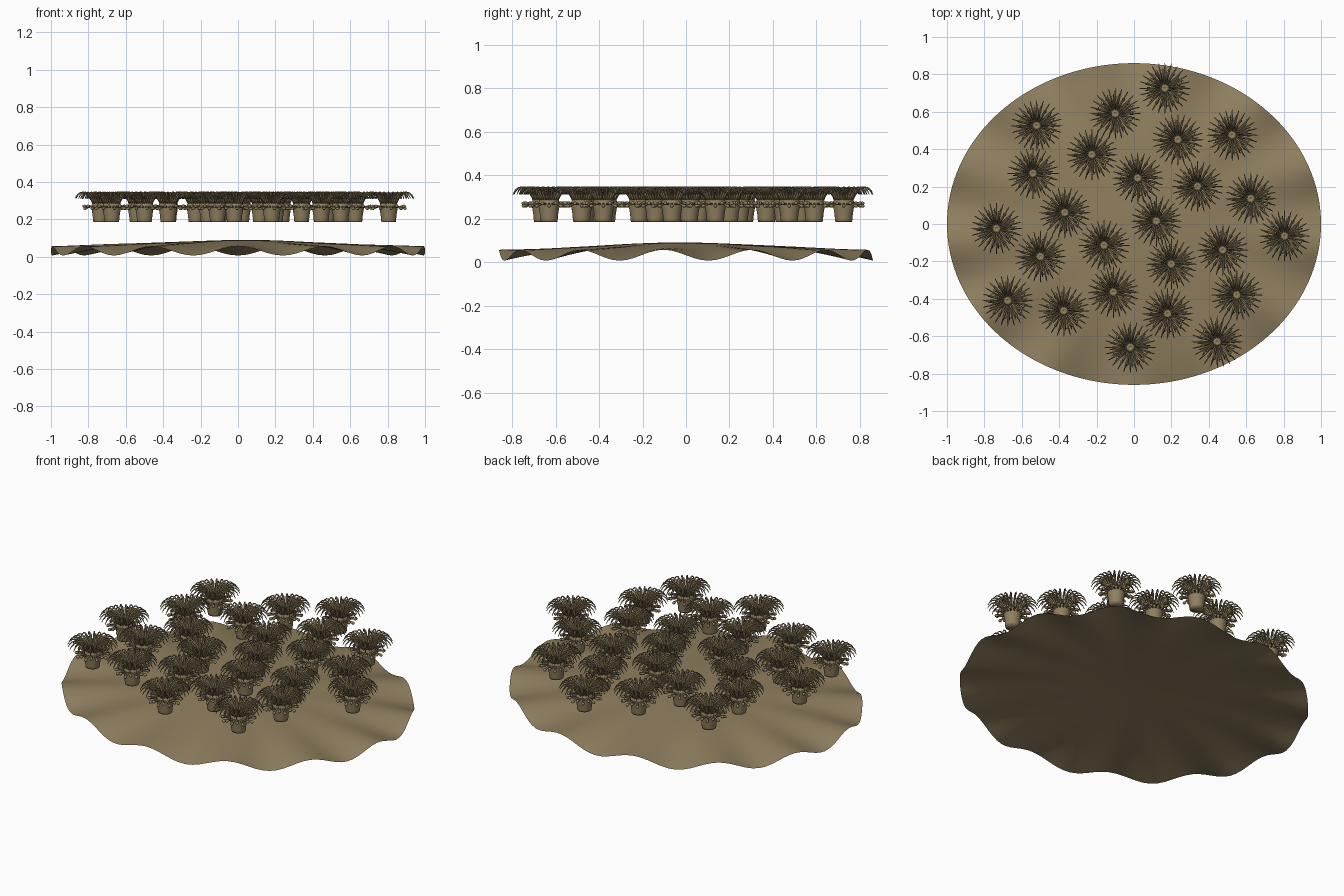
import bpy, bmesh
from math import sin, cos, pi
from mathutils import Vector

if "Cube" in bpy.data.objects:
    bpy.data.objects.remove(bpy.data.objects["Cube"])


def material(name, color):
    m = bpy.data.materials.new(name)
    m.diffuse_color = color
    m.use_nodes = True
    m.node_tree.nodes["Principled BSDF"].inputs["Base Color"].default_value = m.diffuse_color
    return m


tan = material("sandy_brown", (0.28, 0.215, 0.115, 1))


def finish(name, bm):
    me = bpy.data.meshes.new(name)
    bmesh.ops.recalc_face_normals(bm, faces=bm.faces)
    for f in bm.faces:
        f.smooth = True
    bm.to_mesh(me)
    bm.free()
    me.materials.append(tan)
    return me


def add(name, me, loc=(0, 0, 0)):
    ob = bpy.data.objects.new(name, me)
    ob.location = loc
    bpy.context.collection.objects.link(ob)
    return ob


def bridge(bm, a, b):
    n = len(a)
    for i in range(n):
        bm.faces.new((a[i], a[(i + 1) % n], b[(i + 1) % n], b[i]))


def lathe(bm, profile, n):
    # revolved body, capped at both ends
    rings = [[bm.verts.new((r * cos(2 * pi * i / n), r * sin(2 * pi * i / n), z))
              for i in range(n)] for r, z in profile]
    for a, b in zip(rings, rings[1:]):
        bridge(bm, a, b)
    bm.faces.new(rings[0][::-1])
    bm.faces.new(rings[-1])


def tentacle(bm, path, radii, ang, sides=5):
    # tapered tube along an (r, z) path turned to angle ang
    side = Vector((-sin(ang), cos(ang), 0))
    pts = [Vector((r * cos(ang), r * sin(ang), z)) for r, z in path]
    rings = []
    for k, (p, rad) in enumerate(zip(pts, radii)):
        t = (pts[min(k + 1, len(pts) - 1)] - pts[max(k - 1, 0)]).normalized()
        up = t.cross(side)
        rings.append([bm.verts.new(p + rad * (side * cos(2 * pi * s / sides) + up * sin(2 * pi * s / sides)))
                      for s in range(sides)])
    for a, b in zip(rings, rings[1:]):
        bridge(bm, a, b)
    bm.faces.new(rings[-1])
    bm.faces.new(rings[0][::-1])


# rippled oval ground sheet
bm = bmesh.new()
N, R = 156, 32


def ground_point(k, i):
    r, t = k / R, 2 * pi * i / N
    x, y = r * cos(t), 0.86 * r * sin(t)
    z = 0.088 - 0.056 * r * r + 0.025 * r ** 4 * cos(13 * (t + pi / 2))
    z += 0.003 * sin(7 * x + 1) * sin(6 * y + 2) * (1 - r ** 4)
    return bm.verts.new((x, y, z))


center = bm.verts.new((0, 0, 0.088))
rings = [[ground_point(k, i) for i in range(N)] for k in range(1, R + 1)]
for i in range(N):
    bm.faces.new((center, rings[0][i], rings[0][(i + 1) % N]))
for a, b in zip(rings, rings[1:]):
    bridge(bm, a, b)
me = finish("ground_sheet", bm)
if me.polygons[0].normal.z < 0:
    me.flip_normals()
add("ground_sheet", me)

# urn-shaped stalk with a dished mouth disc
bm = bmesh.new()
lathe(bm, [(0.038, 0.185), (0.04, 0.195), (0.042, 0.22), (0.047, 0.25), (0.049, 0.268),
           (0.046, 0.284), (0.04, 0.29), (0.02, 0.284), (0.016, 0.29), (0.008, 0.29), (0.005, 0.283)], 24)
stalk = finish("stalk", bm)

# crown of arching tentacles in three rings
bm = bmesh.new()
taper = [0.0052, 0.0052, 0.005, 0.0047, 0.0042, 0.0036, 0.0028, 0.0015]
outer = [(0.038, 0.282), (0.048, 0.303), (0.061, 0.323), (0.077, 0.338),
         (0.094, 0.345), (0.112, 0.341), (0.126, 0.329), (0.136, 0.311)]
for count, scale, r0, lift, turn in [(24, 1.0, 0.038, 0.0, 0), (20, 0.8, 0.03, 0.002, 0.1), (14, 0.62, 0.024, 0.004, 0.2)]:
    path = [(r0 + (r - 0.038) * scale, 0.282 + (z - 0.282) * (0.6 + 0.4 * scale) + lift) for r, z in outer]
    for i in range(count):
        tentacle(bm, path, taper, 2 * pi * i / count + turn)
crown = finish("crown_tentacles", bm)

# collar of short stubby feelers under the crown
bm = bmesh.new()
for i in range(18):
    dz = 0.007 if i % 2 else -0.005
    tentacle(bm, [(0.042, 0.266), (0.058, 0.268), (0.072, 0.266 + dz * 0.5), (0.08, 0.265 + dz),
                  (0.087, 0.264 + dz), (0.094, 0.263 + dz), (0.097, 0.262 + dz)],
             [0.006, 0.005, 0.0045, 0.006, 0.009, 0.007, 0.002], 2 * pi * i / 18, 6)
collar = finish("collar_feelers", bm)

# scattered plants sharing the same meshes
spots = [(.165, .725), (-.10, .59), (-.52, .525), (.235, .45), (.525, .475), (-.225, .37), (-.54, .27),
         (.02, .245), (.34, .20), (.625, .135), (-.37, .06), (-.735, -.025), (.12, .015), (.805, -.065),
         (-.16, -.115), (.475, -.14), (-.50, -.175), (.20, -.215), (-.11, -.365), (.55, -.38),
         (-.675, -.41), (-.375, -.465), (.18, -.48), (-.02, -.66), (.445, -.63)]
for i, (x, y) in enumerate(spots):
    for name, mesh in (("stalk", stalk), ("crown_tentacles", crown), ("collar_feelers", collar)):
        add(f"{name}_{i + 1}", mesh, (x, y, 0))
